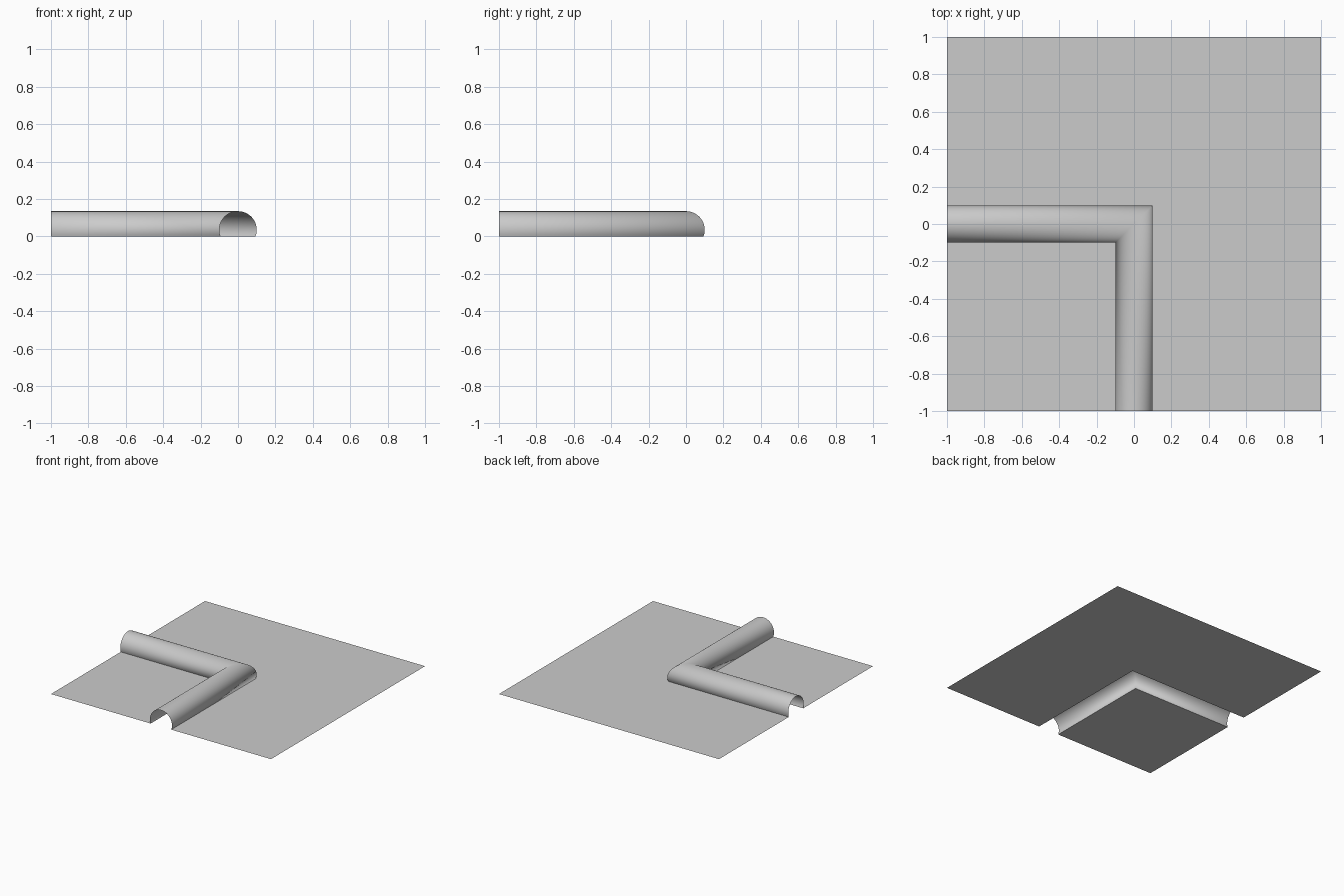
import bpy
import bmesh
import math

cube = bpy.data.objects.get("Cube")
if cube:
    bpy.data.objects.remove(cube, do_unlink=True)

HALF = 1.0        # half size of the square sheet
RADIUS = 0.1      # radius of the raised channel
AXIS_Z = 0.035    # height of the channel axis
SEGMENTS = 32

grey = bpy.data.materials.new("light grey")
grey.use_nodes = True
colour = (0.6, 0.6, 0.6, 1)
grey.diffuse_color = colour
grey.node_tree.nodes["Principled BSDF"].inputs["Base Color"].default_value = colour


def make_object(name, bm):
    mesh = bpy.data.meshes.new(name)
    bm.to_mesh(mesh)
    bm.free()
    mesh.materials.append(grey)
    obj = bpy.data.objects.new(name, mesh)
    bpy.context.collection.objects.link(obj)
    return obj


def sweep_corner(name, profile, smooth):
    """Sweep (offset, height) points along the mitred right-angle path."""
    bm = bmesh.new()
    rows = [[bm.verts.new(p) for p in ((-HALF, u, z), (u, u, z), (u, -HALF, z))]
            for u, z in profile]
    for a, b in zip(rows, rows[1:]):
        for j in range(2):
            face = bm.faces.new((a[j], a[j + 1], b[j + 1], b[j]))
            face.smooth = smooth
    return make_object(name, bm)


# Hollow arched channel, open at the bottom and at both ends
dip = math.asin(AXIS_Z / RADIUS)
arch = []
for i in range(SEGMENTS + 1):
    angle = math.pi + dip - (math.pi + 2 * dip) * i / SEGMENTS
    arch.append((RADIUS * math.cos(angle), AXIS_Z + RADIUS * math.sin(angle)))
sweep_corner("arched_channel", arch, True)

# Flat sheet outside the bend
edge = RADIUS * math.cos(dip)
sweep_corner("outer_sheet", [(edge, 0), (HALF, 0)], False)

# Flat sheet inside the bend
bm = bmesh.new()
bm.faces.new([bm.verts.new((x, y, 0)) for x, y in
              ((-HALF, -HALF), (-edge, -HALF), (-edge, -edge), (-HALF, -edge))])
make_object("inner_sheet", bm)
